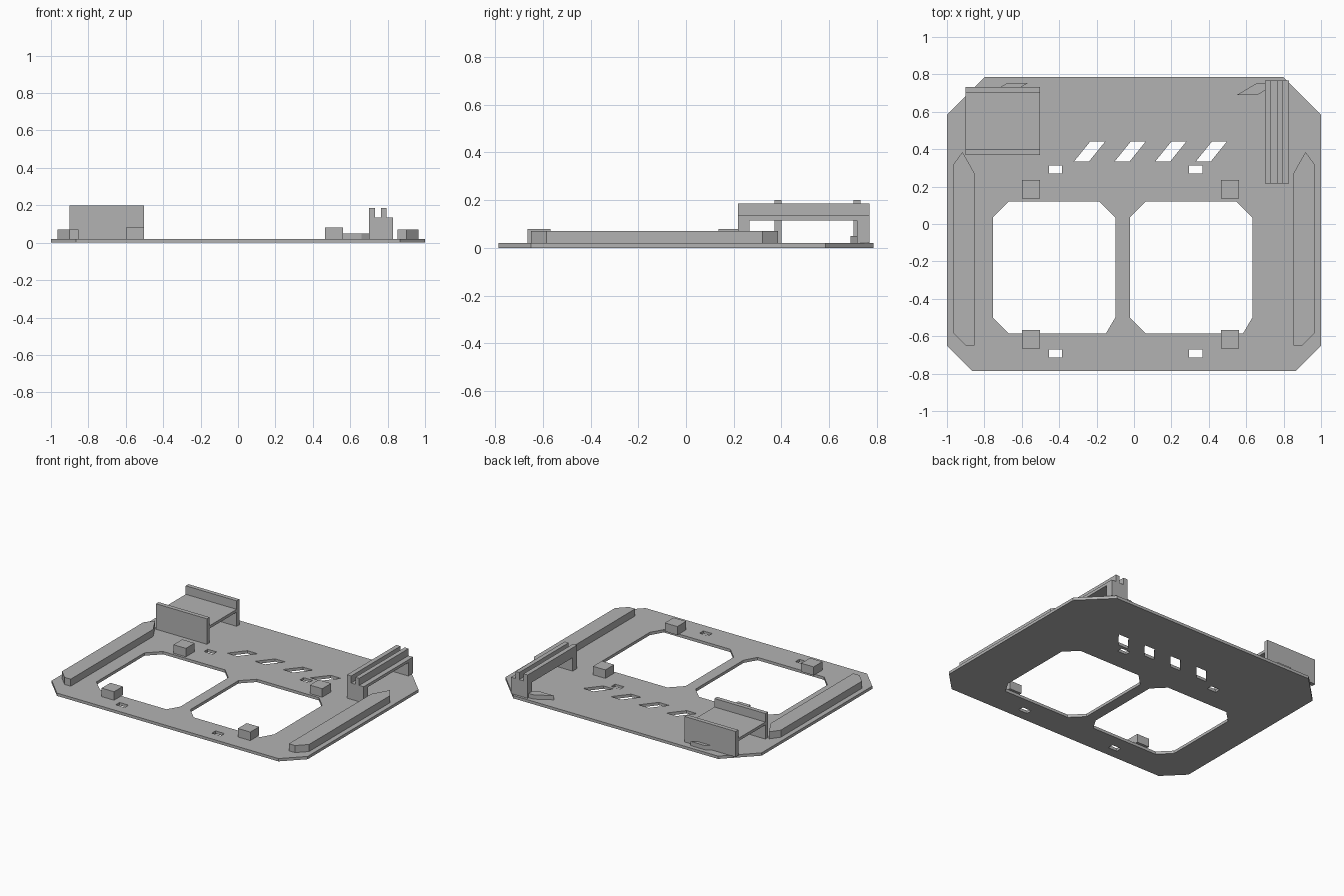
import bpy, bmesh
from mathutils import Matrix

cube = bpy.data.objects.get("Cube")
if cube:
    bpy.data.objects.remove(cube, do_unlink=True)

grey = bpy.data.materials.new("plain grey")
grey.use_nodes = True
COLOUR = (0.45, 0.45, 0.45, 1)
grey.diffuse_color = COLOUR
grey.node_tree.nodes["Principled BSDF"].inputs["Base Color"].default_value = COLOUR

T = 0.02  # top of the base plate


def prism(name, loops, z0, z1, matrix=None):
    """Extrude an outline (first loop) with holes (other loops) from z0 to z1."""
    bm = bmesh.new()
    edges = []
    for loop in loops:
        vs = [bm.verts.new((x, y, z0)) for x, y in loop]
        edges += [bm.edges.new((a, b)) for a, b in zip(vs, vs[1:] + vs[:1])]
    if len(loops) == 1:
        bm.faces.new(vs)
    else:
        bmesh.ops.triangle_fill(bm, edges=edges, use_beauty=True)
    top = bmesh.ops.extrude_face_region(bm, geom=bm.faces[:], use_keep_orig=True)
    moved = [g for g in top["geom"] if isinstance(g, bmesh.types.BMVert)]
    bmesh.ops.translate(bm, verts=moved, vec=(0, 0, z1 - z0))
    if matrix:
        bm.transform(matrix)
    bmesh.ops.recalc_face_normals(bm, faces=bm.faces[:])
    mesh = bpy.data.meshes.new(name)
    bm.to_mesh(mesh)
    bm.free()
    mesh.materials.append(grey)
    obj = bpy.data.objects.new(name, mesh)
    bpy.context.scene.collection.objects.link(obj)
    return obj


def rect(x0, x1, y0, y1):
    return [(x0, y0), (x1, y0), (x1, y1), (x0, y1)]


def slant(x, y0, y1, width, lean):
    return [(x, y0), (x + width, y0), (x + width + lean, y1), (x + lean, y1)]


def shift(points, dx):
    return [(x + dx, y) for x, y in points]


# Base plate with chamfered corners, two large windows, slots and small holes
half = [(0.865, -0.785), (1, -0.65), (1, 0.585), (0.8, 0.785)]
outline = half + [(-x, y) for x, y in reversed(half)]
window = [(-0.67, 0.12), (-0.185, 0.12), (-0.1, 0.035), (-0.1, -0.5),
          (-0.15, -0.585), (-0.67, -0.585), (-0.755, -0.5), (-0.755, 0.035)]
holes = [window, shift(window, 0.733)]
holes += [slant(-0.32 + 0.217 * i, 0.335, 0.44, 0.08, 0.085) for i in range(4)]
holes += [rect(x, x + 0.07, y, y + 0.042) for x in (-0.455, 0.295) for y in (-0.714, 0.27)]
prism("base_plate", [outline] + holes, 0, T)

# Side rails with pointed rear ends
rail = [(0.852, -0.65), (0.9, -0.65), (0.965, -0.585),
        (0.965, 0.32), (0.917, 0.385), (0.852, 0.27)]
prism("left_side_rail", [rail], T, 0.07)
prism("right_side_rail", [[(-x, y) for x, y in rail]], T, 0.07)

# Four square pegs around the windows
for side, x in (("right", -0.6), ("left", 0.465)):
    for end, y in (("front", -0.665), ("rear", 0.137)):
        prism(f"{end}_{side}_peg", [rect(x, x + 0.097, y, y + 0.098)], T, 0.08)

# Rear right bracket: two walls joined by a shelf
for end, y in (("front", 0.37), ("rear", 0.702)):
    prism(f"bracket_{end}_wall", [rect(-0.9, -0.502, y, y + 0.03)], T, 0.2)
prism("bracket_shelf", [rect(-0.9, -0.502, 0.4, 0.702)], 0.12, 0.14)

# Rear left bridge: grooved beam extruded along y, on two legs
profile = [(0.7, 0.115), (0.83, 0.115), (0.83, 0.135), (0.795, 0.135), (0.795, 0.185),
           (0.765, 0.185), (0.765, 0.135), (0.732, 0.135), (0.732, 0.185), (0.7, 0.185)]
to_y = Matrix(((1, 0, 0, 0), (0, 0, 1, 0), (0, 1, 0, 0), (0, 0, 0, 1)))
prism("bridge_beam", [profile], 0.217, 0.768, to_y)
for end, y0, y1 in (("front", 0.217, 0.265), ("rear", 0.716, 0.768)):
    prism(f"bridge_{end}_leg", [rect(0.7, 0.83, y0, y1)], T, 0.115)

# Low slanted tabs under the bracket and the bridge
prism("right_slanted_tab", [slant(-0.785, 0.69, 0.755, 0.11, 0.11)], T, 0.05)
prism("left_slanted_tab", [slant(0.55, 0.69, 0.755, 0.11, 0.11)], T, 0.05)
